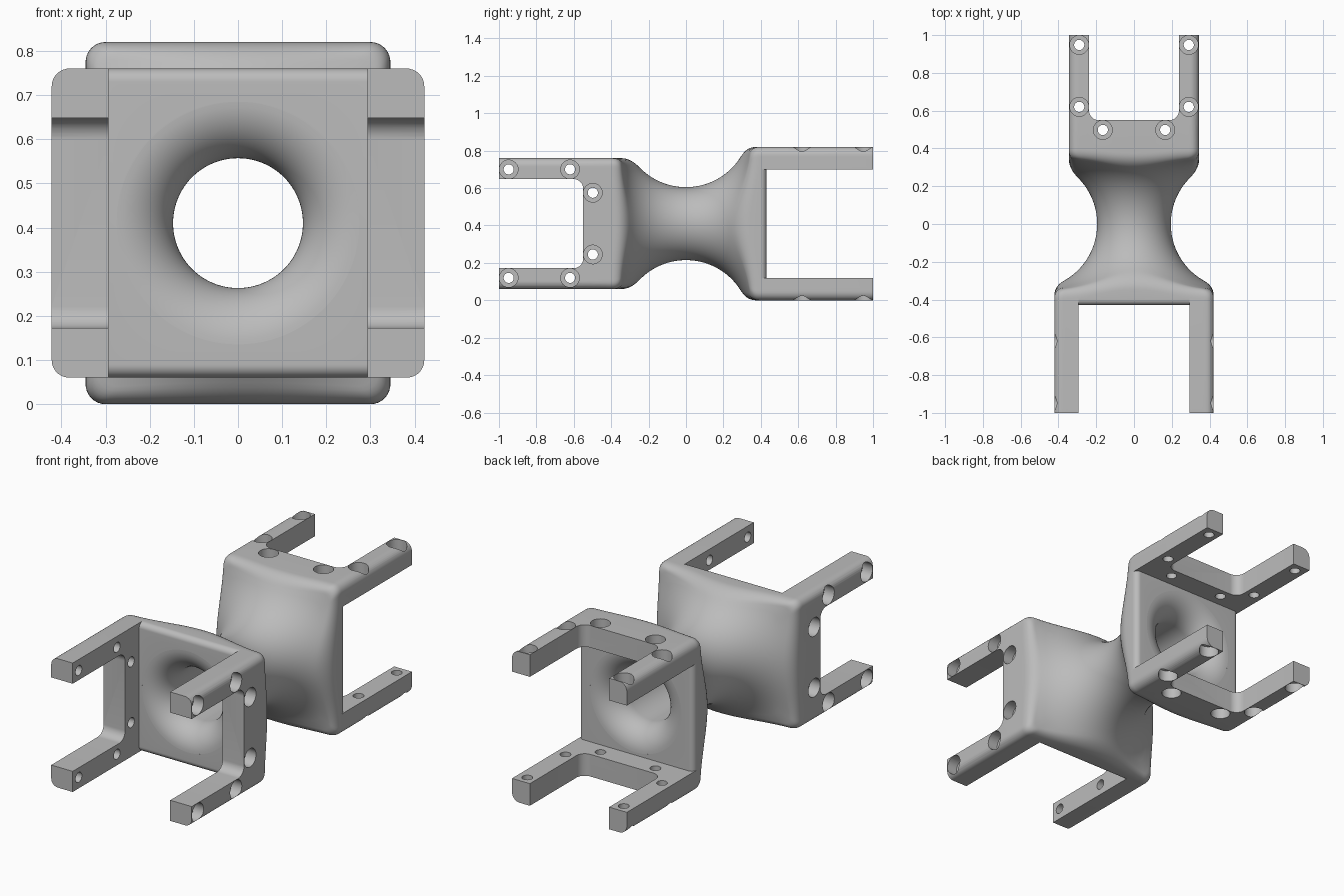
import bpy, bmesh
from math import sin, cos, pi, sqrt, radians

cube = bpy.data.objects.get("Cube")
if cube:
    bpy.data.objects.remove(cube, do_unlink=True)

CZ = 0.41                 # height of the neck axis
NECK, FLARE = 0.195, 0.345  # waist radius, radius of the concave sweep
WALL, END = 0.43, 1.0     # socket wall and arm tips, measured from the middle
SEG = 360

grey = bpy.data.materials.new("light_grey")
grey.use_nodes = True
grey.diffuse_color = (0.5, 0.5, 0.5, 1)
grey.node_tree.nodes["Principled BSDF"].inputs["Base Color"].default_value = (0.5, 0.5, 0.5, 1)


def make_object(name, bm):
    bmesh.ops.recalc_face_normals(bm, faces=bm.faces)
    mesh = bpy.data.meshes.new(name)
    bm.to_mesh(mesh)
    bm.free()
    mesh.materials.append(grey)
    ob = bpy.data.objects.new(name, mesh)
    bpy.context.collection.objects.link(ob)
    return ob


def loft(bm, rings):
    """Skin a list of equal rings and cap both ends."""
    loops = [[bm.verts.new(p) for p in ring] for ring in rings]
    n = len(loops[0])
    for a, b in zip(loops, loops[1:]):
        for i in range(n):
            j = (i + 1) % n
            bm.faces.new((a[i], a[j], b[j], b[i]))
    bm.faces.new(loops[0])
    bm.faces.new(loops[-1])


def reach(ang, hx, hz, rad):
    """Distance from the axis to a rounded rectangle along an angle."""
    c, s = abs(cos(ang)), abs(sin(ang))
    d = min(hx / max(c, 1e-9), hz / max(s, 1e-9))
    px, pz = hx - rad, hz - rad
    if d * c > px and d * s > pz:
        dot = c * px + s * pz
        d = dot + sqrt(max(0, dot * dot - px * px - pz * pz + rad * rad))
    return d


def radial_profile(edge, fillet=0.05, steps=18, soft=8):
    """Concave sweep from the waist to the edge, then a soft corner and a straight side."""
    centre = NECK + FLARE
    r0 = edge - fillet
    top = sqrt(FLARE ** 2 - (centre - r0) ** 2)
    slope = (centre - r0) / top
    pts = []
    for i in range(steps + 1):
        y = top * i / steps
        pts.append((centre - sqrt(FLARE ** 2 - y * y), y))
    corner = top + slope * fillet
    for i in range(1, soft + 1):
        t = i / soft
        r = (1 - t) ** 2 * r0 + (1 - (1 - t) ** 2) * edge
        y = (1 - t) ** 2 * top + 2 * t * (1 - t) * corner + t * t * (corner + fillet)
        pts.append((r, y))
    return pts + [(edge, END)]


def half_rings(hx, hz, rad, sign):
    columns = []
    for k in range(SEG):
        a = 2 * pi * k / SEG
        columns.append([(r * cos(a), sign * y, CZ + r * sin(a))
                        for r, y in radial_profile(reach(a, hx, hz, rad))])
    return [list(ring) for ring in zip(*columns)]


# Main body: two flared heads sharing a round waist
HALF_FRONT, HALF_REAR = (0.422, 0.35), (0.41, 0.345)
bm = bmesh.new()
front = half_rings(*HALF_FRONT, 0.04, -1)
rear = half_rings(HALF_REAR[1], HALF_REAR[0], 0.045, 1)
loft(bm, front[::-1] + rear[1:])
body = make_object("double_yoke_coupling", bm)


def cut(name, bm):
    ob = make_object(name, bm)
    ob.hide_render = True
    mod = body.modifiers.new(name, "BOOLEAN")
    mod.operation, mod.solver, mod.object = "DIFFERENCE", "EXACT", ob
    return ob


def arc(cx, cy, r, a0, a1, n=10):
    return [(cx + r * cos(radians(a0 + (a1 - a0) * i / n)),
             cy + r * sin(radians(a0 + (a1 - a0) * i / n))) for i in range(n + 1)]


def circle(cx, cy, r):
    return arc(cx, cy, r, 0, 360, 32)[:-1]


def mirrored(side):
    """Close a right-hand outline with its mirror image."""
    return side + [(-t, y) for t, y in reversed(side)]


def put_front(s, t, y):
    return (s, -y, CZ + t)


def put_rear(s, t, y):
    return (t, y, CZ + s)


def prism(bm, put, outline, s0, s1):
    loft(bm, [[put(s, t, y) for t, y in outline] for s in (s0, s1)])


# Sockets, arm notches and screw holes, the same on both heads
cutters = []
for label, put, (a, b), inner in (("front", put_front, HALF_FRONT, 0.293),
                                  ("rear", put_rear, HALF_REAR, 0.29)):
    bm = bmesh.new()
    ease = 0.03
    wall = arc(b - ease, WALL - ease, ease, 90, 0)
    prism(bm, put, mirrored(wall + [(b + 0.1, WALL - ease), (b + 0.1, 1.2)]), -inner, inner)
    cutters.append(cut(label + "_socket_cutter", bm))

    bm = bmesh.new()
    notch = arc(0.238 - 0.05, 0.55 + 0.05, 0.05, -90, 0) + [(0.238, 1.2)]
    prism(bm, put, mirrored(notch), -0.6, 0.6)
    cutters.append(cut(label + "_notch_cutter", bm))

    holes, bores = bmesh.new(), bmesh.new()
    for t, y in ((0.29, 0.948), (0.29, 0.62), (0.165, 0.498)):
        for m in (-1, 1):
            prism(holes, put, circle(m * t, y, 0.027), -0.6, 0.6)
            for s in (-1, 1):
                prism(bores, put, circle(m * t, y, 0.05), s * (a - 0.06), s * 0.6)
    cutters.append(cut(label + "_screw_hole_cutter", holes))
    cutters.append(cut(label + "_screw_head_cutter", bores))

# Cable passage with a rounded mouth at each socket wall
R, MOUTH = 0.147, 0.13
mouth = [(r, y) for r, y in arc(R + MOUTH, WALL - MOUTH, MOUTH, 180, 91, 16)]
mouth.append((R + MOUTH, WALL + 0.02))
outline = [(r, -y) for r, y in reversed(mouth)] + mouth
bm = bmesh.new()
loft(bm, [[(r * cos(2 * pi * k / 96), y, CZ + r * sin(2 * pi * k / 96)) for k in range(96)]
          for r, y in outline])
cutters.append(cut("passage_cutter", bm))

# Bake the cuts and tidy up
bpy.context.view_layer.update()
deps = bpy.context.evaluated_depsgraph_get()
baked = bpy.data.meshes.new_from_object(body.evaluated_get(deps))
body.modifiers.clear()
body.data = baked
baked.materials.clear()
baked.materials.append(grey)
for p in baked.polygons:
    p.material_index = 0
for ob in cutters:
    bpy.data.objects.remove(ob, do_unlink=True)

bpy.ops.object.select_all(action="DESELECT")
body.select_set(True)
bpy.context.view_layer.objects.active = body
bpy.ops.object.shade_smooth_by_angle(angle=radians(30))
